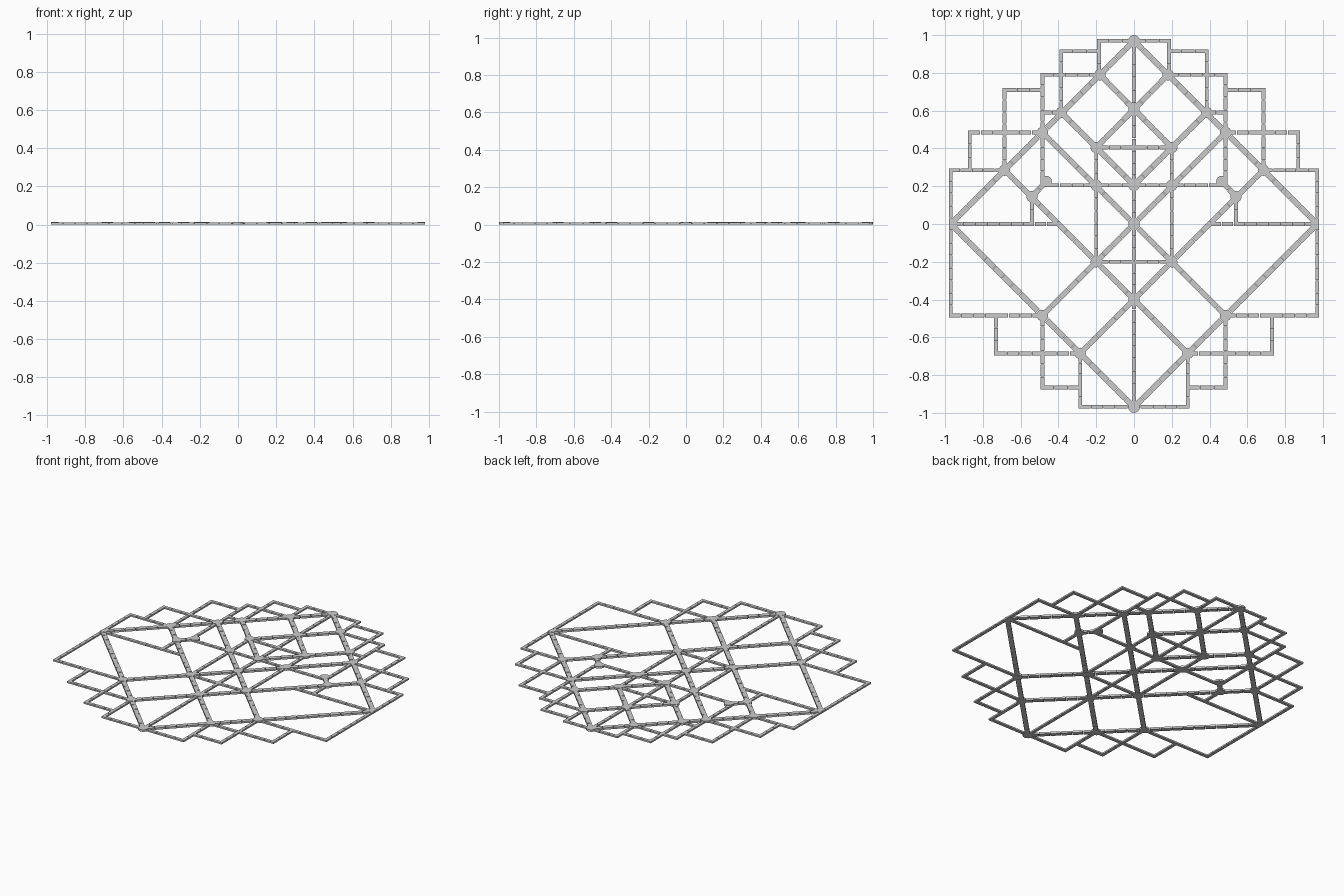
import bpy, bmesh, math
from mathutils import Matrix, Vector


def finish(bm, name):
    me = bpy.data.meshes.new(name)
    bm.to_mesh(me)
    bm.free()
    ob = bpy.data.objects.new(name, me)
    bpy.context.collection.objects.link(ob)
    return ob


def mirrored(lines):
    out = []
    for a, b, c, d in lines:
        out.append((a, b, c, d))
        if (-c, d, -a, b) != (a, b, c, d) and not (a == 0 and c == 0):
            out.append((-a, b, -c, d))
    return out


def beams(name, lines, width, height, ext, seg=0.065, gap=0.003):
    # each beam is a row of short bars with narrow joints
    bm = bmesh.new()
    for x0, y0, x1, y1 in mirrored(lines):
        p, q = Vector((x0, y0, 0)), Vector((x1, y1, 0))
        d = (q - p).normalized()
        p, q = p - d * ext, q + d * ext
        length = (q - p).length
        n = max(1, round(length / seg))
        step = length / n
        for i in range(n):
            a = 0 if i == 0 else gap / 2
            b = step if i == n - 1 else step - gap / 2
            c = p + d * (i * step + (a + b) / 2)
            m = (Matrix.Translation((c.x, c.y, height / 2))
                 @ Matrix.Rotation(math.atan2(d.y, d.x), 4, 'Z')
                 @ Matrix.Diagonal((b - a, width, height, 1)))
            bmesh.ops.create_cube(bm, size=1, matrix=m)
    return finish(bm, name)


# wide diagonal beams: outer diamond and inner lattice (right half, mirrored)
beams("diagonal_beams", [
    (0, .97, .97, 0), (.97, 0, 0, -.97),
    (.485, .485, -.485, -.485), (.685, .285, -.285, -.685),
    (.18, .79, -.2, .405), (.385, .59, 0, .205),
    (.54, .145, .465, .225),
], 0.029, 0.012, 0)

# narrow straight beams inside the diamond
beams("inner_beams", [
    (0, .97, 0, -.97),
    (-.2, .405, .2, .405), (-.46, .205, .46, .205), (-.2, -.2, .2, -.2),
    (.2, .405, .2, -.2), (.97, 0, .4, 0), (.54, .145, .54, 0),
], 0.02, 0.010, 0)

# narrow stepped outline around the diamond
beams("stepped_outline", [
    (-.185, .97, .185, .97), (.185, .97, .185, .79),
    (.185, .915, .385, .915), (.385, .915, .385, .59),
    (.185, .79, .485, .79), (.485, .79, .485, .225),
    (.385, .59, .485, .59),
    (.485, .71, .685, .71), (.685, .71, .685, .285),
    (.485, .485, .87, .485), (.87, .485, .87, .285),
    (.685, .285, .97, .285), (.97, .285, .97, -.485),
    (.97, -.485, .485, -.485),
    (.73, -.485, .73, -.685), (.73, -.685, .285, -.685),
    (.485, -.485, .485, -.865), (.485, -.865, .285, -.865),
    (.285, -.685, .285, -.968), (-.285, -.968, .285, -.968),
], 0.02, 0.010, 0.01)

# round plates over the crossings
bm = bmesh.new()
points = [(0, .97), (.18, .79), (.385, .59), (.485, .485), (.685, .285),
          (0, .61), (.2, .405), (.2, .205), (0, .205), (0, 0), (.2, -.2),
          (0, -.4), (.485, -.485), (.285, -.685), (0, -.97),
          (.465, .225), (.54, .145), (.96, 0)]
for x, y in points:
    r = 0.02 if x > .9 else 0.03
    for s in ((1, -1) if x else (1,)):
        bmesh.ops.create_cone(bm, cap_ends=True, segments=16, radius1=r,
                              radius2=r, depth=0.013,
                              matrix=Matrix.Translation((x * s, y, 0.0065)))
finish(bm, "joint_plates")
